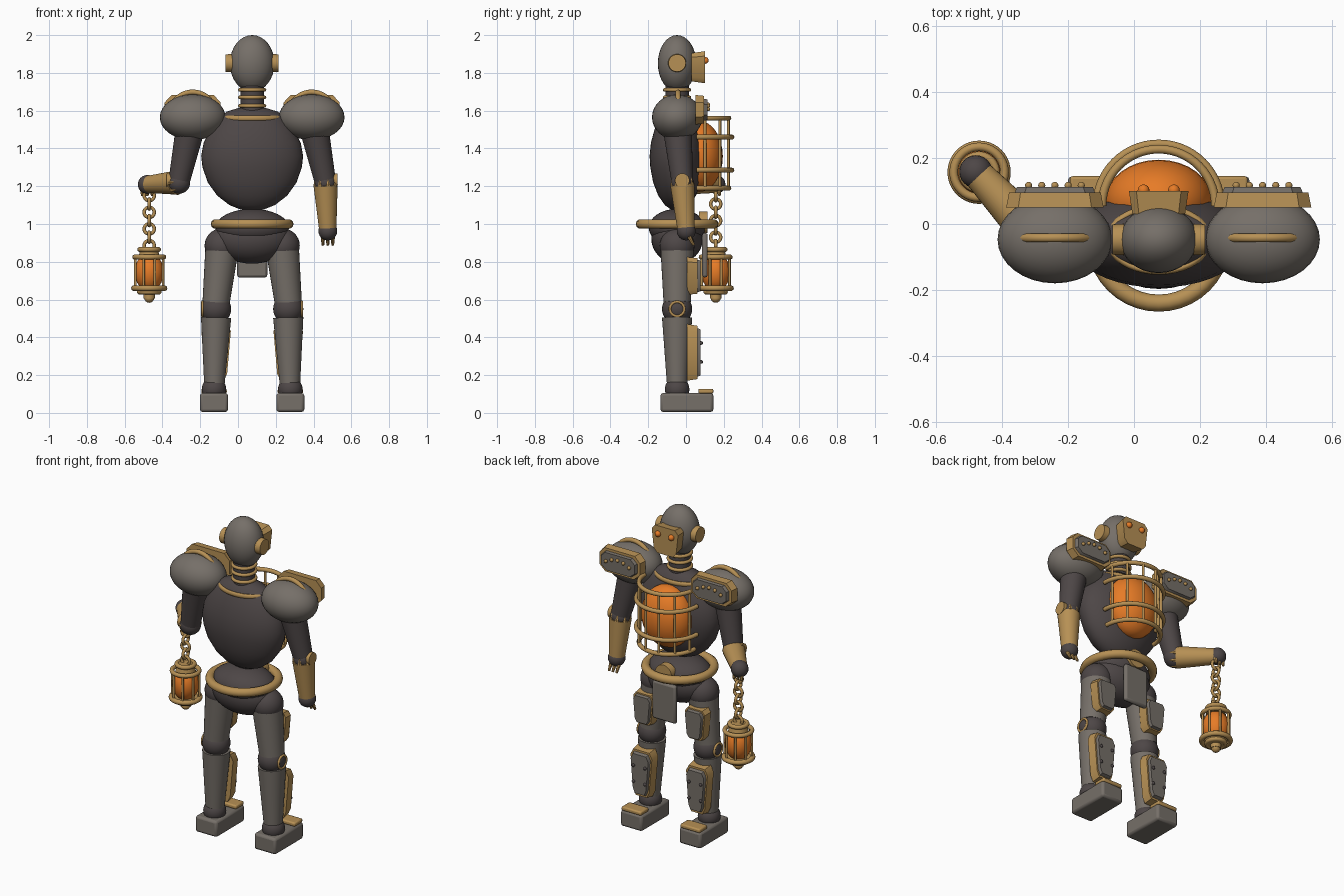
import bpy, bmesh
from math import sin, cos, pi, radians
from mathutils import Vector

if "Cube" in bpy.data.objects:
    bpy.data.objects.remove(bpy.data.objects["Cube"])


def material(name, *rgb):
    mat = bpy.data.materials.new(name)
    mat.use_nodes = True
    mat.diffuse_color = (*rgb, 1)
    mat.node_tree.nodes["Principled BSDF"].inputs["Base Color"].default_value = (*rgb, 1)
    return mat


GREY = material("grey armour", .18, .16, .14)
DARK = material("dark iron", .075, .062, .062)
BRASS = material("brass", .47, .28, .09)
GLOW = material("orange glow", .8, .2, .02)

MID, DEEP = .075, -.047      # body axis in x and y


def finish(name, mat, bevel=0):
    obj = bpy.context.object
    obj.name = name
    obj.data.materials.append(mat)
    if bevel:
        mod = obj.modifiers.new("bevel", "BEVEL")
        mod.width, mod.segments = bevel, 2
    bpy.ops.object.shade_smooth_by_angle(angle=radians(40))
    return obj


def ball(name, centre, radii, mat, segments=32):
    bpy.ops.mesh.primitive_uv_sphere_add(segments=segments, ring_count=segments // 2, location=centre)
    bpy.context.object.scale = radii if isinstance(radii, tuple) else (radii,) * 3
    return finish(name, mat)


def rod(name, start, end, r_start, r_end, mat, sides=32):
    start, end = Vector(start), Vector(end)
    axis = end - start
    bpy.ops.mesh.primitive_cone_add(vertices=sides, radius1=r_start, radius2=r_end, depth=axis.length,
                                    location=(start + end) / 2, rotation=axis.to_track_quat("Z", "Y").to_euler())
    return finish(name, mat)


def ring(name, centre, major, minor, mat, rotation=(0, 0, 0), scale=(1, 1, 1), sides=40):
    bpy.ops.mesh.primitive_torus_add(major_radius=major, minor_radius=minor, major_segments=sides,
                                     minor_segments=10, location=centre, rotation=rotation)
    bpy.context.object.scale = scale
    return finish(name, mat)


def box(name, centre, size, mat, bevel):
    bpy.ops.mesh.primitive_cube_add(size=1, location=centre)
    bpy.context.object.dimensions = size
    bpy.ops.object.transform_apply(location=False, rotation=False)
    return finish(name, mat, bevel)


def link_mesh(name, bm, centre, mat):
    bmesh.ops.recalc_face_normals(bm, faces=bm.faces)
    mesh = bpy.data.meshes.new(name)
    bm.to_mesh(mesh)
    bm.free()
    obj = bpy.data.objects.new(name, mesh)
    bpy.context.collection.objects.link(obj)
    obj.location = centre
    bpy.ops.object.select_all(action="DESELECT")
    obj.select_set(True)
    bpy.context.view_layer.objects.active = obj
    return finish(name, mat)


def plate(name, centre, half_w, half_h, depth, mat, cut=.5, foot=1, taper=.94):
    """Chamfered plate lying in the xz plane and growing towards +y."""
    outline = [(-1, cut), (-.75, 1), (.75, 1), (1, cut), (foot, -cut), (foot * .7, -1), (-foot * .7, -1), (-foot, -cut)]
    bm = bmesh.new()
    layers = [[bm.verts.new((x * half_w * s, y, z * half_h * s)) for x, z in outline]
              for y, s in ((0, 1), (depth, taper))]
    for layer in layers:
        bm.faces.new(layer)
    for i in range(len(outline)):
        j = (i + 1) % len(outline)
        bm.faces.new((layers[0][i], layers[0][j], layers[1][j], layers[1][i]))
    return link_mesh(name, bm, centre, mat)


def lathe(name, profile, flatten, mat, sides=40):
    bm = bmesh.new()
    verts = [bm.verts.new((r, 0, z)) for r, z in profile]
    edges = [bm.edges.new(pair) for pair in zip(verts, verts[1:])]
    bmesh.ops.spin(bm, geom=verts + edges, axis=(0, 0, 1), cent=(0, 0, 0), angle=2 * pi, steps=sides)
    bmesh.ops.remove_doubles(bm, verts=bm.verts, dist=.0005)
    obj = link_mesh(name, bm, (MID, DEEP, 0), mat)
    obj.scale.y = flatten
    return obj


def half_hoop(name, centre, radius, thickness, mat):
    curve = bpy.data.curves.new(name, "CURVE")
    curve.dimensions, curve.bevel_depth, curve.use_fill_caps = "3D", thickness, True
    steps = 28
    spline = curve.splines.new("POLY")
    spline.points.add(steps)
    for i, point in enumerate(spline.points):
        a = pi * i / steps
        point.co = (radius * cos(a), radius * sin(a), 0, 1)
    obj = bpy.data.objects.new(name, curve)
    bpy.context.collection.objects.link(obj)
    obj.location = centre
    bpy.ops.object.select_all(action="DESELECT")
    obj.select_set(True)
    bpy.context.view_layer.objects.active = obj
    bpy.ops.object.convert(target="MESH")
    return finish(name, mat)


# Head, face plate and neck
ball("head", (MID, DEEP, 1.85), (.118, .102, .15), GREY)
plate("face_plate", (MID, .03, 1.83), .08, .075, .07, BRASS, cut=.7, foot=.85, taper=1.13)
rod("neck", (MID, DEEP, 1.58), (MID, DEEP, 1.75), .062, .062, DARK)
for z in (1.71, 1.67, 1.625):
    ring("neck_ring", (MID, DEEP, z), .065, .01, BRASS)
ring("collar", (MID, DEEP, 1.56), .148, .014, BRASS, scale=(1, .66, 1))

# Torso, waist and belt
lathe("torso", [(0, 1.07), (.06, 1.076), (.12, 1.1), (.185, 1.15), (.235, 1.22), (.263, 1.3), (.27, 1.36),
                (.257, 1.43), (.222, 1.5), (.175, 1.56), (.135, 1.595), (.07, 1.615), (0, 1.62)], .54, DARK)
ball("abdomen", (MID, DEEP, .98), (.195, .15, .1), DARK)
ball("pelvis", (MID, DEEP, .925), (.205, .137, .135), DARK)
ring("belt", (MID, DEEP, 1), .193, .026, BRASS)
rod("belt_buckle", (MID, .07, 1.01), (MID, .115, 1.01), .057, .057, BRASS)
box("loin_plate", (MID, .1, .835), (.16, .03, .235), GREY, .012)

# Glowing core inside a chest cage
ball("chest_core", (MID, .07, 1.358), (.162, .125, .188), GLOW)
for z, radius in ((1.56, .172), (1.46, .188), (1.285, .188), (1.19, .172)):
    half_hoop("cage_hoop", (MID, .055, z), radius, .013, BRASS)
for angle in range(15, 180, 30):
    x, y = MID + .175 * cos(radians(angle)), .055 + .175 * sin(radians(angle))
    rod("cage_bar", (x, y, 1.19), (x, y, 1.56), .008, .008, BRASS, 10)


def arm(side, wrist, finger_reach):
    """Upper arm, elbow, brass gauntlet and hand."""
    elbow = Vector((MID + side * .388, -.02, 1.22))
    rod("upper_arm", (MID + side * .325, DEEP, 1.52), elbow, .078, .056, DARK)
    ball("elbow", elbow, .06, DARK)
    rod("elbow_disc", elbow + Vector((side * .03, 0, .01)), elbow + Vector((side * .065, 0, .01)), .038, .038, BRASS)
    axis = (wrist - elbow).normalized()
    turn = axis.to_track_quat("Z", "Y")
    cuff = elbow + axis * .015
    rod("gauntlet", cuff, wrist, .064, .046, BRASS)
    for k in range(8):
        a = k * pi / 4
        root = cuff + turn @ Vector((.054 * cos(a), .054 * sin(a), 0))
        rod("gauntlet_tooth", root, root - axis * .035, .013, .004, BRASS, 8)
    palm = wrist + axis * .012
    ball("hand", palm, .05, DARK, 24)
    for k in (-1, 0, 1):
        root = palm + Vector((k * .026, .015, -.03))
        rod("finger", root, root + finger_reach, .012, .007, BRASS, 8)


arm(1, Vector((.475, 0, .975)), Vector((0, .025, -.045)))
arm(-1, Vector((-.472, .15, 1.21)), Vector((0, .005, -.03)))

for side in (-1, 1):
    # Ears and eyes
    rod("ear_disc", (MID + side * .105, DEEP, 1.852), (MID + side * .14, DEEP, 1.852), .048, .046, BRASS)
    ball("eye", (MID + side * .046, .102, 1.866), .018, GLOW, 16)

    # Shoulder with its hoop and riveted plate
    x = MID + side * .315
    ball("shoulder", (x, DEEP, 1.565), (.174, .133, .121), GREY)
    ring("shoulder_hoop", (x, DEEP + .005, 1.578), .12, .014, BRASS, rotation=(pi / 2, 0, 0))
    plate("shoulder_plate_rim", (x, .05, 1.605), .148, .078, .045, BRASS)
    plate("shoulder_plate", (x, .095, 1.605), .122, .058, .018, GREY)
    for k in range(-2, 3):
        ball("shoulder_rivet", (x + k * .04, .117, 1.632 - .006 * k * k), .011, BRASS, 12)

    # Leg from hip to ankle
    hip, knee = MID + side * .16, MID + side * .191
    ball("hip", (hip, DEEP, .885), .092, DARK)
    rod("thigh", (knee, DEEP, .585), (hip, DEEP, .87), .072, .088, GREY)
    ball("knee", (knee, DEEP, .55), .08, DARK)
    ring("knee_ring", (knee + side * .072, DEEP, .55), .038, .007, BRASS, rotation=(0, pi / 2, 0))
    rod("shin", (MID + side * .2, DEEP, .15), (knee, DEEP, .505), .054, .08, GREY)
    foot = MID + side * .202
    ball("ankle", (foot, DEEP, .125), .065, DARK)

    # Layered leg plates
    for part, px, z, w, h, toe in (("thigh", hip + side * .018, .725, .072, .1, .8), ("shin", knee, .32, .078, .15, .75)):
        plate(part + "_plate_rim", (px, .005, z), w, h, .055, BRASS, cut=.75, foot=toe)
        plate(part + "_plate", (px, .06, z), w * .82, h * .86, .018, GREY, cut=.75, foot=toe)
    for k in (-1, 1):
        for z in (.27, .37):
            ball("shin_rivet", (knee + k * .04, .08, z), .01, DARK, 12)

    # Foot with toe cap
    box("foot", (foot, .005, .055), (.148, .28, .1), GREY, .014)
    box("toe_cap", (foot, .105, .115), (.135, .08, .025), BRASS, .008)

# Lantern hanging on a chain
LX, LY = -.47, .157
for k in range(7):
    ring("chain_link", (LX, LY, 1.15 - .044 * k), .027, .009, BRASS,
         rotation=(pi / 2, 0, pi / 2 * (k % 2)), sides=20)
ball("lantern_glass", (LX, LY, .745), (.077, .077, .1), GLOW)
for z, major, minor in ((.865, .05, .013), (.825, .077, .013), (.66, .081, .015), (.64, .052, .013)):
    ring("lantern_hoop", (LX, LY, z), major, minor, BRASS)
rod("lantern_cap", (LX, LY, .82), (LX, LY, .872), .058, .045, BRASS)
rod("lantern_base", (LX, LY, .63), (LX, LY, .665), .052, .068, BRASS)
rod("lantern_knob", (LX, LY, .605), (LX, LY, .64), .03, .03, BRASS)
ball("lantern_tip", (LX, LY, .61), .027, BRASS, 16)
for k in range(8):
    a = (k + .5) * pi / 4
    x, y = LX + .079 * cos(a), LY + .079 * sin(a)
    rod("lantern_bar", (x, y, .655), (x, y, .828), .007, .007, BRASS, 10)
